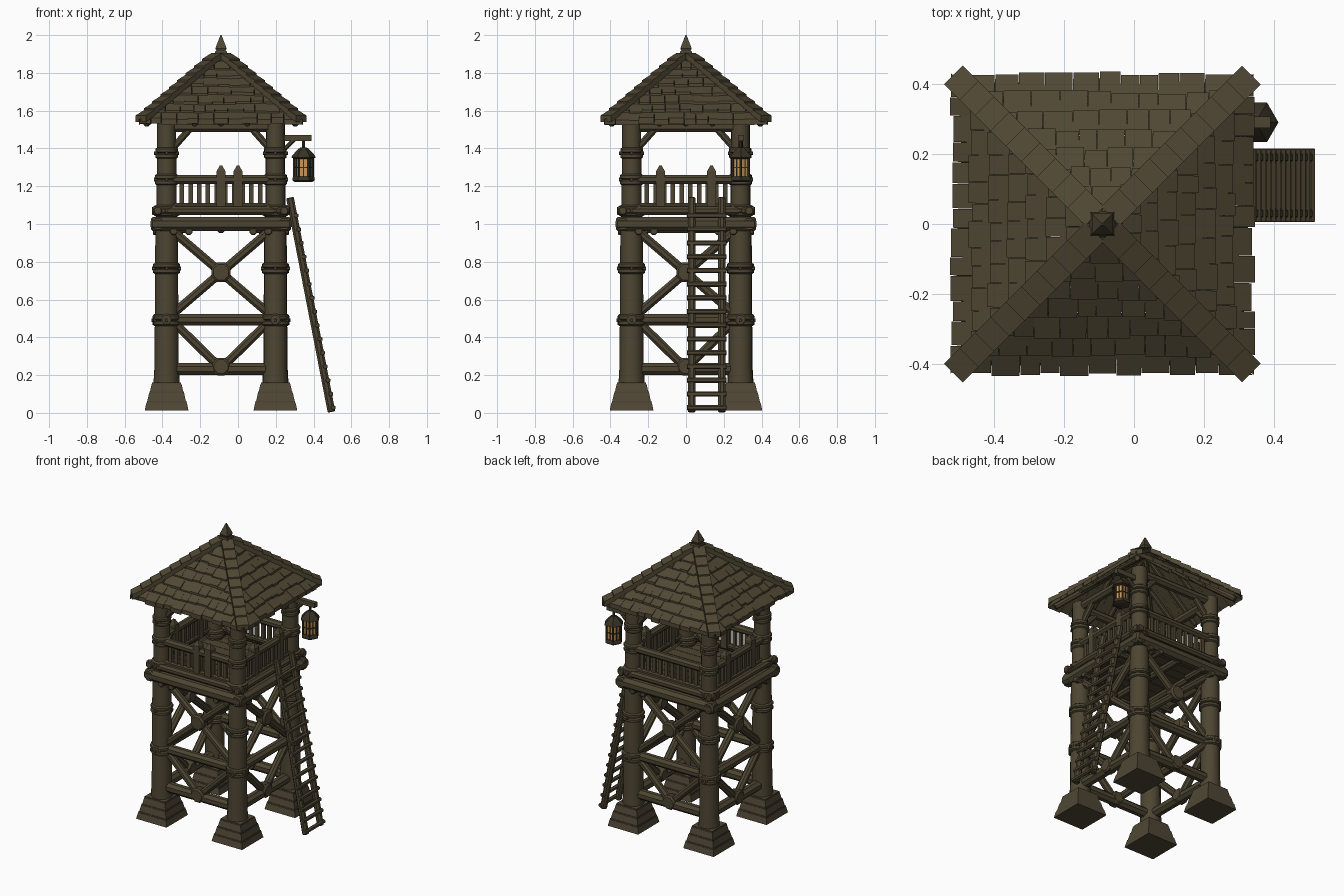
import bpy, bmesh, random
from math import pi, sin, cos, sqrt, radians
from mathutils import Matrix, Vector

random.seed(4)
if "Cube" in bpy.data.objects:
    bpy.data.objects.remove(bpy.data.objects["Cube"])


def material(name, rgb):
    m = bpy.data.materials.new(name)
    m.use_nodes = True
    m.diffuse_color = (*rgb, 1)
    m.node_tree.nodes["Principled BSDF"].inputs["Base Color"].default_value = (*rgb, 1)
    return m


WOOD = material("weathered wood", (0.075, 0.06, 0.032))
SHINGLE = material("roof shingle", (0.08, 0.064, 0.034))
STONE = material("footing stone", (0.078, 0.063, 0.036))
IRON = material("dark iron", (0.04, 0.032, 0.018))
GLASS = material("amber glass", (0.6, 0.31, 0.09))

CENTRE = Matrix.Translation((-0.09, 0, 0))
SIDES = [CENTRE @ Matrix.Rotation(k * pi / 2, 4, "Z") for k in range(4)]
POST = 0.288


class Part:
    """Collects simple solids into one named object."""

    def __init__(self, name, mat):
        self.name, self.mat, self.bm, self.frame = name, mat, bmesh.new(), Matrix()

    def lathe(self, profile, sides=10, phase=0.0, place=Matrix()):
        m = self.frame @ place
        rings = []
        for r, z in profile:
            rings.append([self.bm.verts.new(m @ Vector((r * cos(phase + 2 * pi * i / sides),
                          r * sin(phase + 2 * pi * i / sides), z))) for i in range(sides)])
        for a, b in zip(rings, rings[1:]):
            for i in range(sides):
                j = (i + 1) % sides
                self.bm.faces.new((a[i], a[j], b[j], b[i]))
        self.bm.faces.new(rings[0][::-1])
        self.bm.faces.new(rings[-1])

    def block(self, half, z0, z1, half_top=None, place=Matrix()):
        q = sqrt(2)
        self.lathe([(half * q, z0), ((half_top or half) * q, z1)], 4, pi / 4, place)

    def log(self, p, q, r, r2=None, sides=8):
        p, q = Vector(p), Vector(q)
        d = q - p
        n, e = d.length, r * 0.2
        r2 = r2 or r
        place = Matrix.Translation(p) @ d.to_track_quat("Z", "Y").to_matrix().to_4x4()
        self.lathe([(r - e, 0), (r, e), (r2, n - e), (r2 - e, n)], sides, pi / sides, place)

    def box(self, centre, size):
        m = self.frame @ Matrix.Translation(centre) @ Matrix.Diagonal((*size, 1))
        bmesh.ops.create_cube(self.bm, size=1, matrix=m)

    def prism(self, lower, upper):
        a = [self.bm.verts.new(self.frame @ Vector(p)) for p in lower]
        b = [self.bm.verts.new(self.frame @ Vector(p)) for p in upper]
        self.bm.faces.new(a[::-1])
        self.bm.faces.new(b)
        for i in range(4):
            j = (i + 1) % 4
            self.bm.faces.new((a[i], a[j], b[j], b[i]))

    def finish(self):
        bmesh.ops.recalc_face_normals(self.bm, faces=self.bm.faces[:])
        for f in self.bm.faces:
            f.smooth = True
        me = bpy.data.meshes.new(self.name)
        self.bm.to_mesh(me)
        self.bm.free()
        me.set_sharp_from_angle(angle=radians(40))
        me.materials.append(self.mat)
        bpy.context.collection.objects.link(bpy.data.objects.new(self.name, me))


# Parts that repeat on the four sides or corners
feet, posts, bands = Part("stone_feet", STONE), Part("corner_posts", WOOD), Part("post_bands", WOOD)
beams, braces = Part("wall_beams", WOOD), Part("cross_braces", WOOD)
railing, roof, hips = Part("railing", WOOD), Part("roof_shingles", SHINGLE), Part("hip_caps", SHINGLE)
rafters = Part("rafters", WOOD)


def roof_z(h):
    return 1.905 - 0.85 * h


COURSES = 8
for k, frame in enumerate(SIDES):
    for part in (feet, posts, bands, beams, braces, railing, roof, hips, rafters):
        part.frame = frame
    corner = Matrix.Translation((-POST, -POST, 0))

    # Stone footing in three courses
    for i in range(3):
        z = 0.012 + i * 0.05
        half = 0.116 - i * 0.014
        feet.block(half, z, z + 0.042, half - 0.009, corner)
        feet.block(half - 0.011, z + 0.042, z + 0.05, None, corner)

    # Post with flared foot and bound collars
    posts.lathe([(0.07, 0.15), (0.064, 0.25), (0.06, 0.9), (0.053, 1.1), (0.05, 1.54)], 10, 0, corner)
    for z, r in ((0.49, 0.074), (0.765, 0.071), (1.375, 0.06), (1.07, 0.068), (1.235, 0.062)):
        for s in (-0.015, 0.015):
            bands.lathe([(r - 0.01, z + s - 0.015), (r, z + s - 0.008), (r, z + s + 0.008),
                         (r - 0.01, z + s + 0.015)], 10, 0, corner)
        for a in range(4):
            d = Vector((cos(a * pi / 2), sin(a * pi / 2), 0)) * (r + 0.006)
            c = Vector((-POST, -POST, z))
            bands.log(c, c + d, 0.01, sides=6)

    # Horizontal beams of one wall
    for z, r, off, reach in ((0.232, 0.035, POST, 0.29), (0.493, 0.032, POST, 0.36),
                             (1.0, 0.04, 0.335, 0.37), (1.07, 0.024, 0.335, 0.365),
                             (1.515, 0.03, POST, 0.33)):
        beams.log((-reach, -off, z), (reach, -off, z), r)
    for x in (-0.25, -0.17, 0.17, 0.25):
        beams.log((x, -0.36, 0.962), (x, -0.2, 0.962), 0.022)

    # Upper cross, lower vee, knots and knee braces
    for s in (-1, 1):
        braces.log((s * 0.27, -POST, 0.975), (-s * 0.26, -POST, 0.52), 0.025)
        braces.log((0, -POST, 0.235), (s * 0.25, -POST, 0.48), 0.025)
        braces.log((s * 0.27, -POST, 1.385), (s * 0.15, -POST, 1.52), 0.02)
    for z, r in ((0.745, 0.055), (0.245, 0.05)):
        braces.log((0, -POST - 0.036, z), (0, -POST + 0.036, z), r, r * 0.9)

    # Railing with balusters and pointed pickets
    railing.log((-0.29, -0.305, 1.235), (0.29, -0.305, 1.235), 0.026)
    railing.log((-0.29, -0.305, 1.095), (0.29, -0.305, 1.095), 0.018)
    for i in range(10):
        x = (i - 4.5) * 0.046
        railing.box((x, -0.305, 1.15), (0.024, 0.02, 0.15))
    for x in ((0.0, 0.09) if k == 0 else (-0.135, 0.135) if k % 2 else ()):
        railing.box((x, -0.305, 1.18), (0.046, 0.05, 0.2))
        railing.block(0.023, 1.28, 1.31, 0.006, Matrix.Translation((x, -0.305, 0)))

    # Overlapping shingle courses, clipped along the hips
    step = 0.43 / COURSES
    for c in range(COURSES):
        low, high = 0.43 - c * step, max(0.43 - (c + 1.25) * step, 0.003)
        u = -low
        while u < low - 0.001:
            v = u + random.uniform(0.05, 0.085)
            if v > low - 0.03:
                v = low
            tip = low + random.uniform(-0.006, 0.006)
            lift = random.uniform(0.013, 0.021)
            t0, t1 = [max(-high, min(high, t)) for t in (u, v)]
            if t1 - t0 < 0.001:
                t0, t1 = t0 - 0.001, t1 + 0.001
            bottom = [(u, -tip, roof_z(tip) - 0.012), (v - 0.002, -tip, roof_z(tip) - 0.012),
                      (t1, -high, roof_z(high) - 0.012), (t0, -high, roof_z(high) - 0.012)]
            top = [(x, y, z + (0.012 + lift if i < 2 else 0.014)) for i, (x, y, z) in enumerate(bottom)]
            roof.prism(bottom, top)
            u = v

    # Hip caps: short overlapping saddles running up one corner
    n = 9
    for i in range(n):
        a, b = 0.425 - i * 0.044, 0.425 - (i + 1.15) * 0.044
        w = 0.027
        low = [(-a - w, -a + w, roof_z(a) - 0.005), (-a + w, -a - w, roof_z(a) - 0.005),
               (-b + w, -b - w, roof_z(b) - 0.01), (-b - w, -b + w, roof_z(b) - 0.01)]
        hips.prism(low, [(x, y, z + (0.036 if j < 2 else 0.03)) for j, (x, y, z) in enumerate(low)])

    # Rafters beneath the roof
    rafters.log((-0.4, -0.4, roof_z(0.4) - 0.035), (0, 0, roof_z(0) - 0.035), 0.02)
    for x in (-0.14, 0, 0.14):
        top = abs(x) + 0.02
        rafters.log((x, -0.41, roof_z(0.41) - 0.03), (x, -top, roof_z(top) - 0.03), 0.016)

for part in (feet, posts, bands, beams, braces, railing, roof, hips, rafters):
    part.finish()

# Finial
finial = Part("finial", WOOD)
finial.frame = CENTRE
finial.block(0.038, 1.88, 1.915, 0.03)
finial.block(0.024, 1.915, 1.93, 0.03)
finial.block(0.03, 1.93, 2.0, 0.003)
finial.finish()

# Platform planks and joists
floor = Part("platform_floor", WOOD)
floor.frame = CENTRE
for i in range(9):
    floor.box((0, (i - 4) * 0.072, 1.015), (0.64, 0.069, 0.03))
for x in (-0.2, 0, 0.2):
    floor.log((x, -0.33, 0.975), (x, 0.33, 0.975), 0.025)
floor.finish()

# Leaning ladder
ladder = Part("ladder", WOOD)
foot, head = Vector((0.495, 0, 0.005)), Vector((0.275, 0, 1.14))
for y in (0.03, 0.19):
    ladder.log(foot + Vector((0, y, 0)), head + Vector((0, y, 0)), 0.022)
for i in range(15):
    p = foot.lerp(head, 0.02 + i * 0.064) + Vector((0.014, 0, 0))
    ladder.log((p.x, 0.005, p.z), (p.x, 0.215, p.z), 0.014, sides=6)
ladder.finish()

# Lantern arm and hanger
arm = Part("lantern_arm", WOOD)
arm.box((0.285, 0.29, 1.455), (0.21, 0.032, 0.032))
arm.log((0.22, 0.29, 1.37), (0.3, 0.29, 1.45), 0.012)
arm.finish()

# Six-sided lantern
hang = Matrix.Translation((0.347, 0.29, 0))
frame_part, glass = Part("lantern_frame", IRON), Part("lantern_glass", GLASS)
frame_part.frame = glass.frame = hang
frame_part.log((0, 0, 1.39), (0, 0, 1.445), 0.008, sides=6)
frame_part.lathe([(0.05, 1.345), (0.065, 1.352), (0.058, 1.365), (0.035, 1.39), (0.018, 1.405)], 6)
frame_part.lathe([(0.045, 1.222), (0.058, 1.23), (0.058, 1.245), (0.05, 1.255)], 6)
glass.lathe([(0.046, 1.25), (0.046, 1.35)], 6)
for i in range(6):
    a, b = i * pi / 3, (i + 1) * pi / 3
    p, q = Vector((cos(a), sin(a), 0)) * 0.049, Vector((cos(b), sin(b), 0)) * 0.049
    up = Vector((0, 0, 1))
    frame_part.log(p + up * 1.245, p + up * 1.35, 0.007, sides=6)
    frame_part.log(p + up * 1.3, q + up * 1.3, 0.004, sides=4)
    frame_part.log((p + q) / 2 + up * 1.25, (p + q) / 2 + up * 1.35, 0.004, sides=4)
frame_part.finish()
glass.finish()
